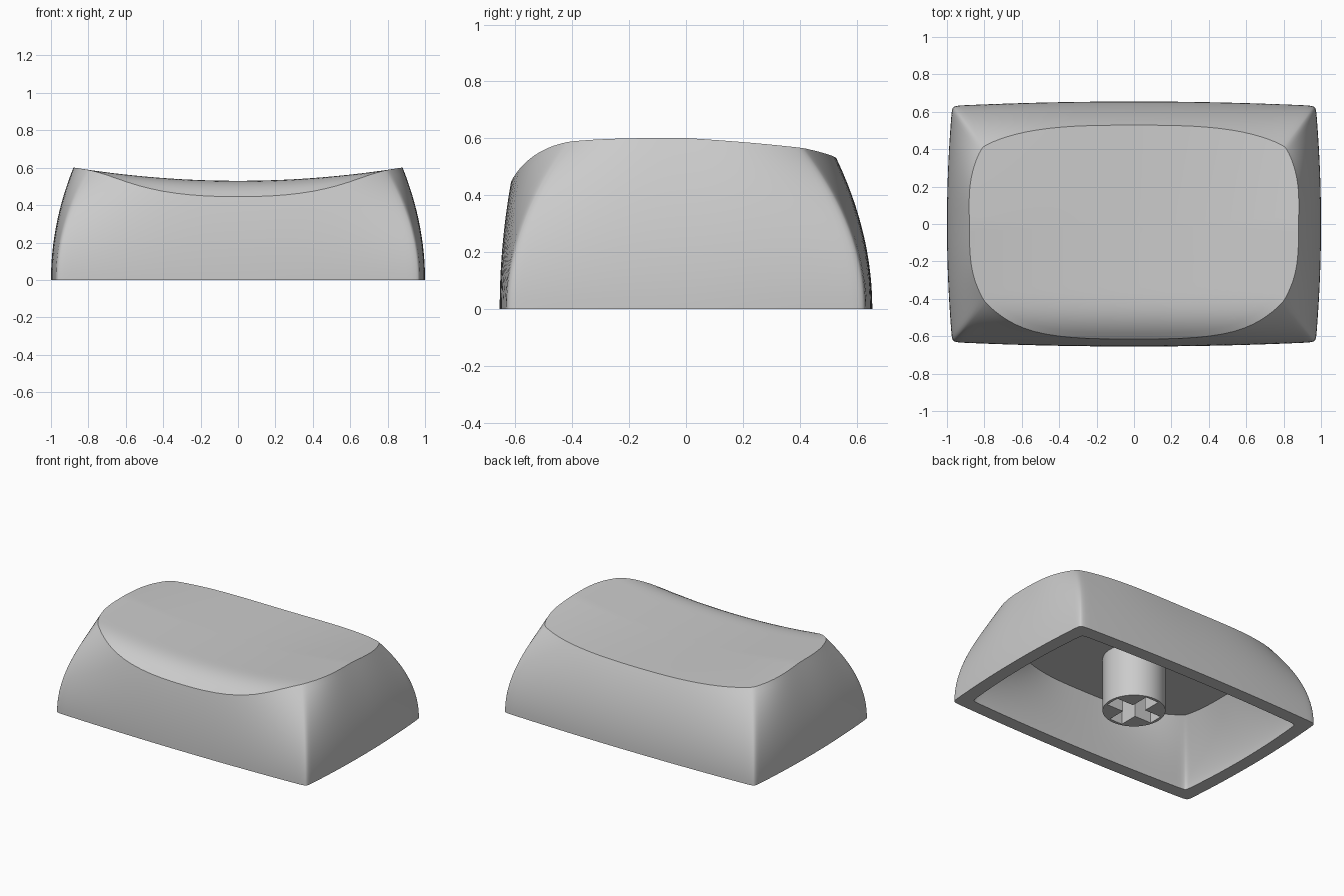
import bpy, bmesh, math

cube = bpy.data.objects.get("Cube")
if cube:
    bpy.data.objects.remove(cube, do_unlink=True)

grey = bpy.data.materials.new("light_grey_plastic")
grey.use_nodes = True
colour = (0.6, 0.6, 0.6, 1)
grey.diffuse_color = colour
grey.node_tree.nodes["Principled BSDF"].inputs["Base Color"].default_value = colour

SIDE, ROWS, RINGS = 32, 18, 20
CEILING = 0.39


def dish(x, y):
    """Height of the scooped top, rolled down along the front."""
    roll = max(0, -0.35 - y) / 0.26
    return 0.53 - 0.08 * roll ** 3 + (0.092 - 0.09 * max(0, y)) * x * x


def flat(x, y):
    """Height of the level ceiling inside."""
    return CEILING


def bowed(u, v, mid_x, mid_y, corner_x, corner_y, bow):
    """Point towards (u, v) on a four-sided outline with bulging edges."""
    x = mid_x - (mid_x - corner_x) * abs(v) ** bow
    y = mid_y - (mid_y - corner_y) * abs(u) ** bow
    return u * x, v * y


def outside(u, v, z):
    t, back = z / 0.575, v > 0
    return bowed(u, v, 1 - 0.333 * z * z, 0.655 - (0.45 if back else 0.2) * z * z,
                 0.972 - 0.168 * t * t, 0.632 - (0.226 if back else 0.205) * t * t,
                 2 + 1.4 * t)


def inside(u, v, z):
    t = (z / CEILING) ** 1.4
    return bowed(u, v, 0.91 - 0.175 * t, 0.565 - (0.095 if v > 0 else 0.05) * t,
                 0.882 - 0.18 * t, 0.542 - 0.21 * t, 2 + t)


def square_path():
    """Unit square with slightly rounded corners, sampled densely near them."""
    steps = [math.sin(math.pi / 2 * (2 * i / SIDE - 1)) for i in range(SIDE)]
    square = ([(t, -1) for t in steps] + [(1, t) for t in steps]
              + [(-t, 1) for t in steps] + [(-1, -t) for t in steps])
    n = 70
    path = []
    for u, v in square:
        s = (abs(u) ** n + abs(v) ** n) ** (-1 / n)
        path.append((u * s, v * s))
    return path


def bridge(bm, a, b):
    for i in range(len(a)):
        j = (i + 1) % len(a)
        bm.faces.new((a[i], a[j], b[j], b[i]))


def skin(bm, section, roof):
    """Curved walls closed by a roof surface; returns the bottom loop."""
    path, tops = square_path(), []
    for u, v in path:
        low, high = 0, 0.8
        for _ in range(30):
            mid = (low + high) / 2
            if mid < roof(*section(u, v, mid)):
                low = mid
            else:
                high = mid
        tops.append(low)
    loops = []
    for r in range(ROWS + 1):
        heights = [top * r / ROWS for top in tops]
        loops.append([bm.verts.new((*section(u, v, z), z))
                      for (u, v), z in zip(path, heights)])
    rim = [vert.co.copy() for vert in loops[-1]]
    for r in range(RINGS - 1, 0, -1):
        k = r / RINGS
        loops.append([bm.verts.new((p.x * k, p.y * k, roof(p.x * k, p.y * k)))
                      for p in rim])
    for a, b in zip(loops, loops[1:]):
        bridge(bm, a, b)
    centre, last = bm.verts.new((0, 0, roof(0, 0))), loops[-1]
    for i in range(len(last)):
        bm.faces.new((last[i], last[(i + 1) % len(last)], centre))
    return loops[0]


def finish(bm, name):
    bmesh.ops.recalc_face_normals(bm, faces=bm.faces[:])
    mesh = bpy.data.meshes.new(name)
    bm.to_mesh(mesh)
    bm.free()
    mesh.materials.append(grey)
    obj = bpy.data.objects.new(name, mesh)
    bpy.context.collection.objects.link(obj)
    bpy.ops.object.select_all(action="DESELECT")
    obj.select_set(True)
    bpy.context.view_layer.objects.active = obj
    bpy.ops.object.shade_smooth_by_angle(angle=math.radians(32))


# Hollow cap: outer and inner skins joined by the flat bottom rim
bm = bmesh.new()
bridge(bm, skin(bm, outside, dish), skin(bm, inside, flat))
finish(bm, "cap_shell")

# Stem: round post with a cross-shaped socket in its lower end
bm = bmesh.new()
RADIUS, ARM, SLOT, FOOT = 0.2, 0.18, 0.05, 0.015
circle = [(RADIUS * math.cos(math.tau * i / 48), RADIUS * math.sin(math.tau * i / 48))
          for i in range(48)]
cross = []
for q in range(4):
    c, s = round(math.cos(q * math.pi / 2)), round(math.sin(q * math.pi / 2))
    for x, y in ((ARM, -SLOT), (ARM, SLOT), (SLOT, SLOT)):
        cross.append((x * c - y * s, x * s + y * c))
edges = []
for outline, top in ((circle, CEILING + 0.01), (cross, CEILING - 0.03)):
    low = [bm.verts.new((x, y, FOOT)) for x, y in outline]
    high = [bm.verts.new((x, y, top)) for x, y in outline]
    bridge(bm, low, high)
    bm.faces.new(high)
    edges += [bm.edges.get((low[i - 1], low[i])) for i in range(len(low))]
bmesh.ops.triangle_fill(bm, edges=edges, use_beauty=True)
finish(bm, "stem")
